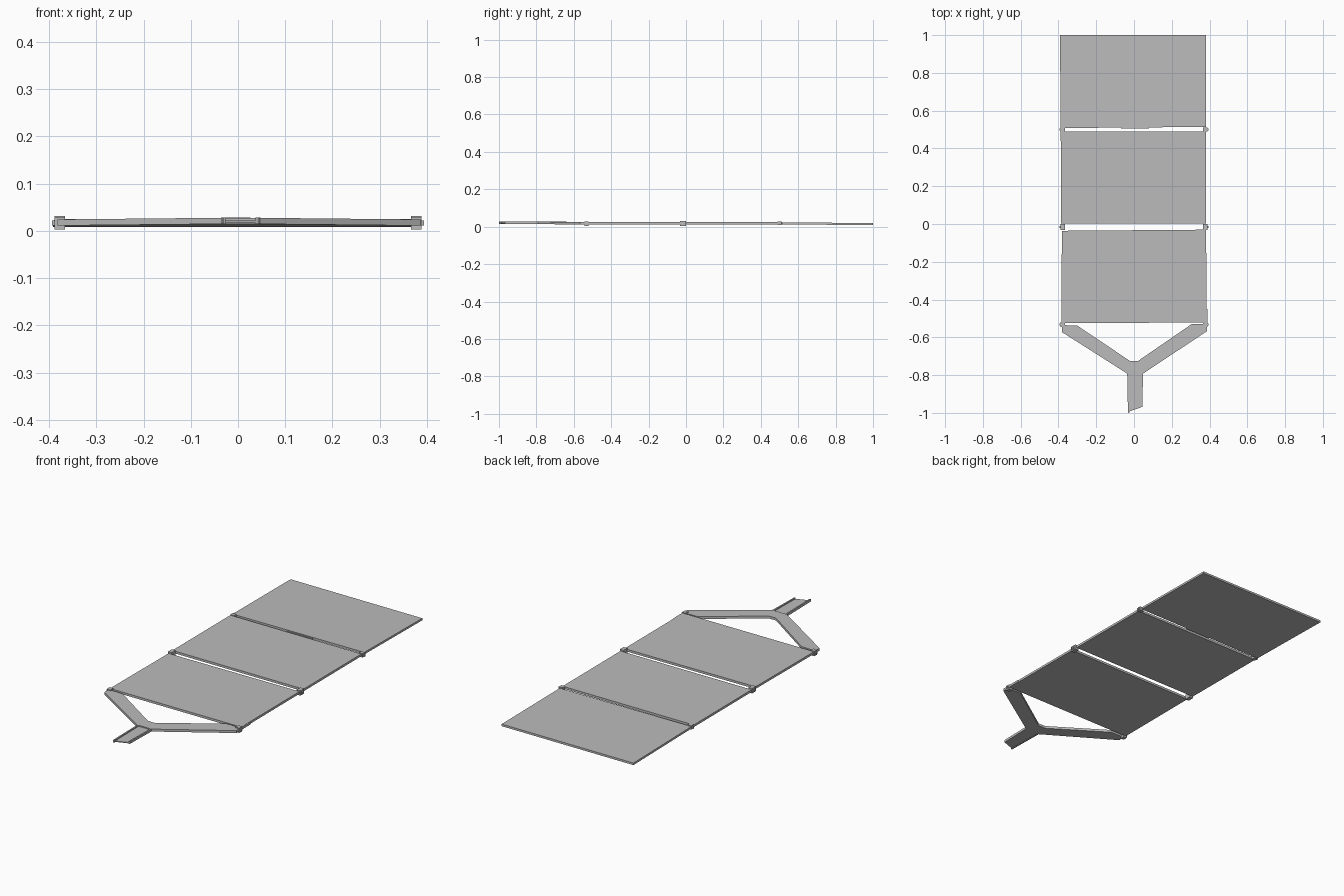
import bpy, bmesh

cube = bpy.data.objects.get("Cube")
if cube:
    bpy.data.objects.remove(cube, do_unlink=True)

grey = bpy.data.materials.new("satin_grey")
grey.use_nodes = True
COLOUR = (0.5, 0.5, 0.5, 1)
grey.diffuse_color = COLOUR
grey.node_tree.nodes["Principled BSDF"].inputs["Base Color"].default_value = COLOUR


def slab(name, outline, thickness, height):
    """Extrude a flat outline down from the top surface height(x, y)."""
    bm = bmesh.new()
    top = [bm.verts.new((x, y, height(x, y))) for x, y in outline]
    face = bm.faces.new(top)
    new = bmesh.ops.extrude_face_region(bm, geom=[face])["geom"]
    for v in new:
        if isinstance(v, bmesh.types.BMVert):
            v.co.z -= thickness
    bmesh.ops.recalc_face_normals(bm, faces=bm.faces)
    mesh = bpy.data.meshes.new(name)
    bm.to_mesh(mesh)
    bm.free()
    mesh.materials.append(grey)
    obj = bpy.data.objects.new(name, mesh)
    bpy.context.collection.objects.link(obj)
    return obj


def box(name, x0, x1, y0, y1, z0, z1):
    return slab(name, [(x0, y0), (x1, y0), (x1, y1), (x0, y1)], z1 - z0, lambda x, y: z1)


# Three panels, the rear one drooping slightly
slab("front_panel", [(-0.384, -0.524), (0.384, -0.522), (0.382, -0.03), (-0.382, -0.036)],
     0.012, lambda x, y: 0.025)
slab("middle_panel", [(-0.386, 0.002), (0.382, 0.003), (0.38, 0.49), (-0.388, 0.49)],
     0.012, lambda x, y: 0.025)
slab("rear_panel", [(-0.388, 0.508), (0.38, 0.514), (0.38, 1.0), (-0.392, 1.0)],
     0.011, lambda x, y: 0.024 - 0.01 * (y - 0.5))

# Hinge blocks and pins joining the panels at both sides
for name, y, half, low, high in (("front", -0.532, 0.012, 0.003, 0.029),
                                 ("middle", -0.016, 0.016, 0.005, 0.031),
                                 ("rear", 0.5, 0.011, 0.008, 0.028)):
    for side, s in (("left", 1), ("right", -1)):
        xs = sorted((s * 0.366, s * 0.388))
        box(f"{name}_{side}_hinge", *xs, y - half, y + half, low, high)
        xs = sorted((s * 0.388, s * 0.394))
        box(f"{name}_{side}_pin", *xs, y - 0.006, y + 0.006, 0.011, 0.022)

# Latch lip at the centre of the rear gap
box("rear_latch", -0.07, 0.08, 0.506, 0.512, 0.013, 0.02)

# Forked yoke, rising slightly to its centre
fork = [(-0.382, -0.572), (-0.036, -0.792), (0.048, -0.792), (0.387, -0.567), (0.387, -0.53),
        (0.305, -0.53), (0.02, -0.726), (-0.02, -0.726), (-0.3, -0.538), (-0.382, -0.535)]
slab("yoke_fork", fork, 0.013, lambda x, y: 0.028 - 0.01 * abs(x))
box("yoke_side_strip", 0.383, 0.388, -0.54, -0.45, 0.012, 0.024)

# Open channel stem: thin web between two side flanges
slab("stem_web", [(-0.032, -0.995), (0.044, -0.968), (0.046, -0.79), (-0.035, -0.79)],
     0.005, lambda x, y: 0.022)
slab("stem_right_flange", [(-0.032, -1.0), (-0.025, -0.997), (-0.028, -0.79), (-0.036, -0.79)],
     0.013, lambda x, y: 0.028)
slab("stem_left_flange", [(0.037, -0.97), (0.044, -0.967), (0.048, -0.79), (0.04, -0.79)],
     0.013, lambda x, y: 0.028)
